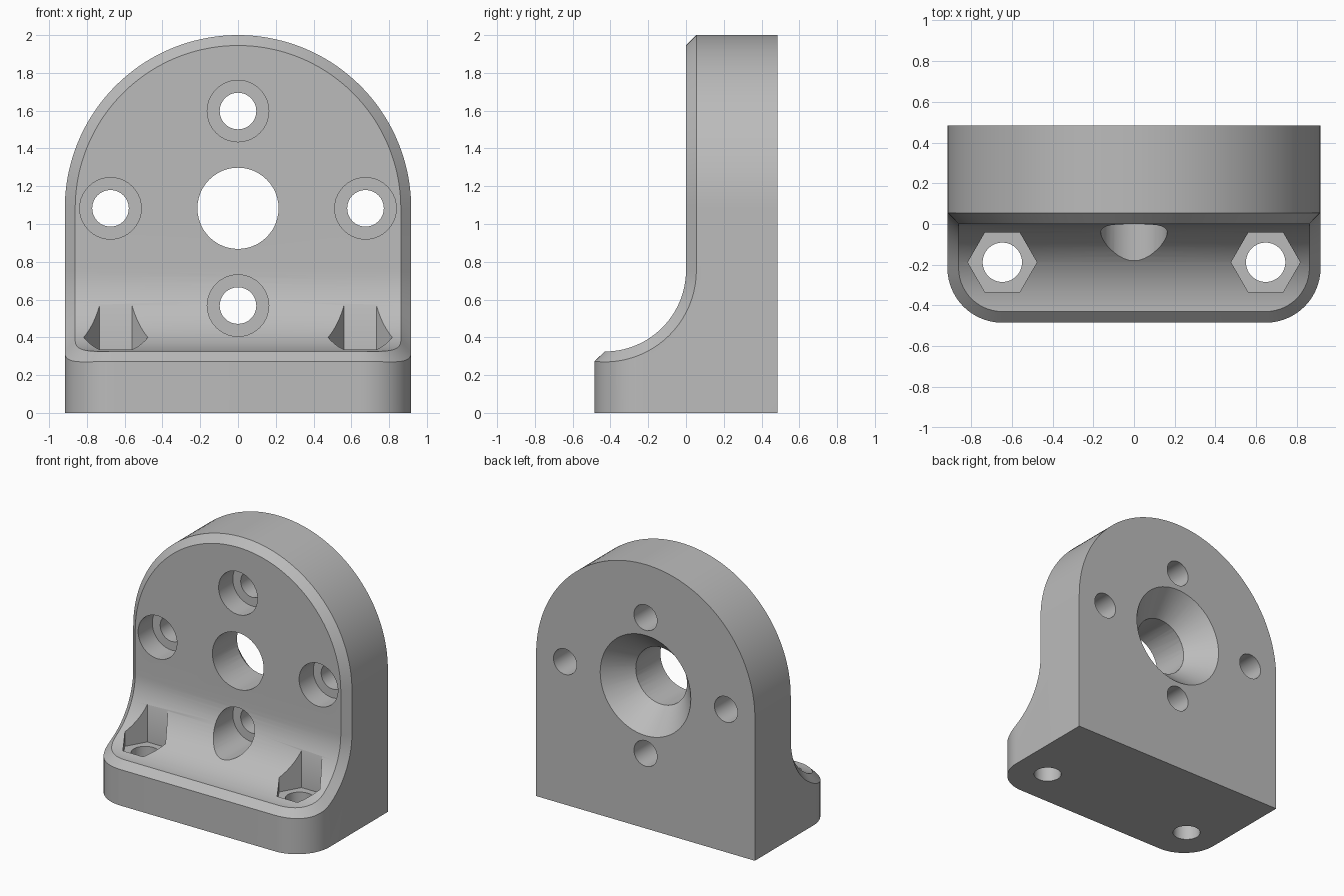
import bpy, bmesh
from math import sin, cos, acos, sqrt, pi, radians
from mathutils import Matrix

cube = bpy.data.objects.get("Cube")
if cube:
    bpy.data.objects.remove(cube, do_unlink=True)

# Main dimensions
R = 0.917              # half width and arch radius
ZC = 2 - R             # arch centre height
BACK = 0.485
CH = 0.055             # chamfer
CR = 0.27              # foot corner radius
XC, YC = R - CR, CR - BACK
FR = 0.43              # fillet radius
FY, FZ = -FR, 0.325 + FR

grey = bpy.data.materials.new("plain grey")
grey.use_nodes = True
colour = (0.5, 0.5, 0.5, 1)
grey.diffuse_color = colour
grey.node_tree.nodes["Principled BSDF"].inputs["Base Color"].default_value = colour


def new_object(name, bm):
    bmesh.ops.recalc_face_normals(bm, faces=bm.faces)
    mesh = bpy.data.meshes.new(name)
    bm.to_mesh(mesh)
    bm.free()
    mesh.materials.append(grey)
    obj = bpy.data.objects.new(name, mesh)
    bpy.context.collection.objects.link(obj)
    return obj


def fillet_z(y, radius):
    return FZ - sqrt(radius ** 2 - (y - FY) ** 2)


def rim(inset):
    """Right half of the front rim, from the apex down to the foot corner."""
    r, y0, fr = R - inset, CH - inset, FR + CH - inset
    pts = [(r * sin(pi / 2 * i / ARCH), y0, ZC + r * cos(pi / 2 * i / ARCH))
           for i in range(ARCH + 1)]
    end = acos((YC - FY) / fr)
    pts += [(r, FY + fr * cos(end * i / FIL), FZ - fr * sin(end * i / FIL))
            for i in range(FIL + 1)]
    cr = CR - inset
    for i in range(1, CORNER + 1):
        a = pi / 2 * i / CORNER
        y = YC - cr * sin(a)
        pts.append((XC + cr * cos(a), y, fillet_z(y, fr)))
    return pts


ARCH, FIL, CORNER = 36, 14, 14
SIDE_END = ARCH + FIL + 1

# Bracket body: front surface, chamfer, walls, back and bottom
bm = bmesh.new()
cache = {}


def vert(p):
    key = tuple(round(c, 5) + 0.0 for c in p)
    if key not in cache:
        cache[key] = bm.verts.new(key)
    return cache[key]


def face(*pts):
    vs = list(dict.fromkeys(vert(p) for p in pts))
    if len(vs) > 2:
        bm.faces.new(vs)


def mirror(p):
    return (-p[0], p[1], p[2])


def at_back(p):
    return (p[0], BACK, p[2])


def on_floor(p):
    return (p[0], p[1], 0)


inner, outer = rim(CH), rim(0)
for i in range(len(inner) - 1):
    a, b = inner[i], inner[i + 1]
    face(a, b, mirror(b), mirror(a))
for flip in (lambda p: p, mirror):
    out, inn = [flip(p) for p in outer], [flip(p) for p in inner]
    for i in range(len(out) - 1):
        face(inn[i], inn[i + 1], out[i + 1], out[i])
        if i < ARCH:
            face(out[i], out[i + 1], at_back(out[i + 1]), at_back(out[i]))
        elif i >= SIDE_END:
            face(out[i], out[i + 1], on_floor(out[i + 1]), on_floor(out[i]))
    side = out[ARCH:SIDE_END + 1]
    face(*side, on_floor(side[-1]), on_floor(at_back(side[0])), at_back(side[0]))

a, b = inner[-1], outer[-1]
face(a, mirror(a), mirror(b), b)
face(b, mirror(b), on_floor(mirror(b)), on_floor(b))
arch = [at_back(p) for p in outer[:ARCH + 1]]
corner = [on_floor(p) for p in outer[SIDE_END:]]
heel = on_floor(arch[-1])
face(*arch, heel, mirror(heel), *[mirror(p) for p in reversed(arch)])
face(heel, *corner, *[mirror(p) for p in reversed(corner)], mirror(heel))
body = new_object("bracket_body", bm)


# Cutters for the holes and pockets
def cutter(name, x, z, y0, y1, r0, r1=None, segments=48):
    """Round cutter along y with radius r0 at y0 and r1 at y1."""
    bm = bmesh.new()
    bmesh.ops.create_cone(bm, cap_ends=True, segments=segments, radius1=r0,
                          radius2=r0 if r1 is None else r1, depth=y1 - y0)
    bm.transform(Matrix.Translation((x, (y0 + y1) / 2, z)) @ Matrix.Rotation(radians(-90), 4, 'X'))
    return new_object(name, bm)


def upright_cutter(name, x, y, z0, z1, r, segments):
    bm = bmesh.new()
    bmesh.ops.create_cone(bm, cap_ends=True, segments=segments, radius1=r, radius2=r, depth=z1 - z0)
    if segments == 6:
        # put two hexagon points along x
        first = max(bm.verts, key=lambda v: v.co.x)
        if abs(first.co.y) > 0.01:
            bm.transform(Matrix.Rotation(radians(30), 4, 'Z'))
    bm.transform(Matrix.Translation((x, y, (z0 + z1) / 2)))
    return new_object(name, bm)


cone_slope = (0.38 - 0.215) / 0.19
cutters = [
    cutter("centre_hole", 0, ZC, -0.7, 0.7, 0.215),
    cutter("back_countersink", 0, ZC, BACK - 0.19, BACK + 0.1, 0.215, 0.38 + 0.1 * cone_slope, 64),
]
for x, z in ((0.675, ZC), (-0.675, ZC), (0, ZC + 0.515), (0, ZC - 0.515)):
    cutters.append(cutter("bolt_hole", x, z, -0.7, 0.7, 0.097, segments=32))
    cutters.append(cutter("counterbore", x, z, -0.7, 0.17, 0.163, segments=40))
for x in (XC, -XC):
    cutters.append(upright_cutter("nut_pocket", x, -0.188, 0.29, 1.0, 0.17, 6))
    cutters.append(upright_cutter("foot_hole", x, -0.188, -0.2, 0.6, 0.097, 32))

bpy.ops.object.select_all(action='DESELECT')
body.select_set(True)
bpy.context.view_layer.objects.active = body
for c in cutters:
    c.hide_render = True
    mod = body.modifiers.new(c.name, 'BOOLEAN')
    mod.operation = 'DIFFERENCE'
    mod.solver = 'EXACT'
    mod.object = c
    bpy.ops.object.modifier_apply(modifier=mod.name)
    bpy.data.objects.remove(c, do_unlink=True)

bpy.ops.object.shade_smooth_by_angle(angle=radians(25))
